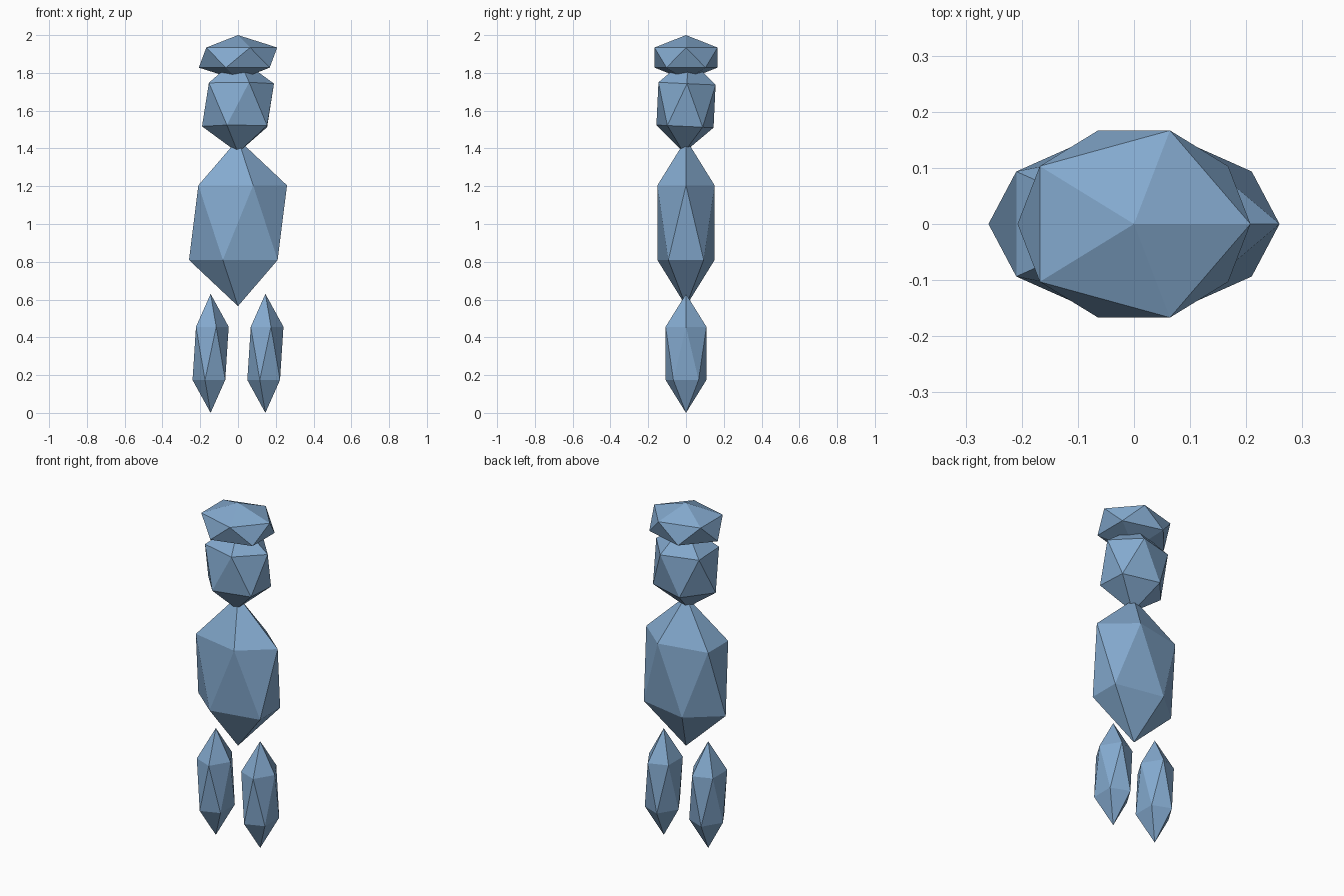
import bpy
import math

if "Cube" in bpy.data.objects:
    bpy.data.objects.remove(bpy.data.objects["Cube"])

# single flat colour
blue = bpy.data.materials.new("soft_blue")
blue.diffuse_color = (0.23, 0.40, 0.62, 1.0)
blue.use_nodes = True
blue.node_tree.nodes["Principled BSDF"].inputs["Base Color"].default_value = blue.diffuse_color


def crystal(name, x, z, size, tilt=0.0):
    """Stretched flat-shaded icosahedron centred at (x, 0, z)."""
    bpy.ops.mesh.primitive_ico_sphere_add(
        subdivisions=1, radius=1.0, location=(x, 0, z),
        rotation=(math.radians(tilt), 0, 0))
    ob = bpy.context.object
    ob.name = name
    ob.scale = size
    ob.data.materials.append(blue)
    return ob


# legs
for side, x in (("left", -0.145), ("right", 0.145)):
    crystal(side + "_leg", x, 0.315, (0.107, 0.127, 0.315))

# torso
crystal("torso", 0, 1.007, (0.29, 0.178, 0.442))

# head, tipped slightly so the face looks up
crystal("head", 0, 1.63, (0.213, 0.178, 0.253), tilt=-2.7)

# flat cap
crystal("cap", 0, 1.881, (0.232, 0.196, 0.119))
